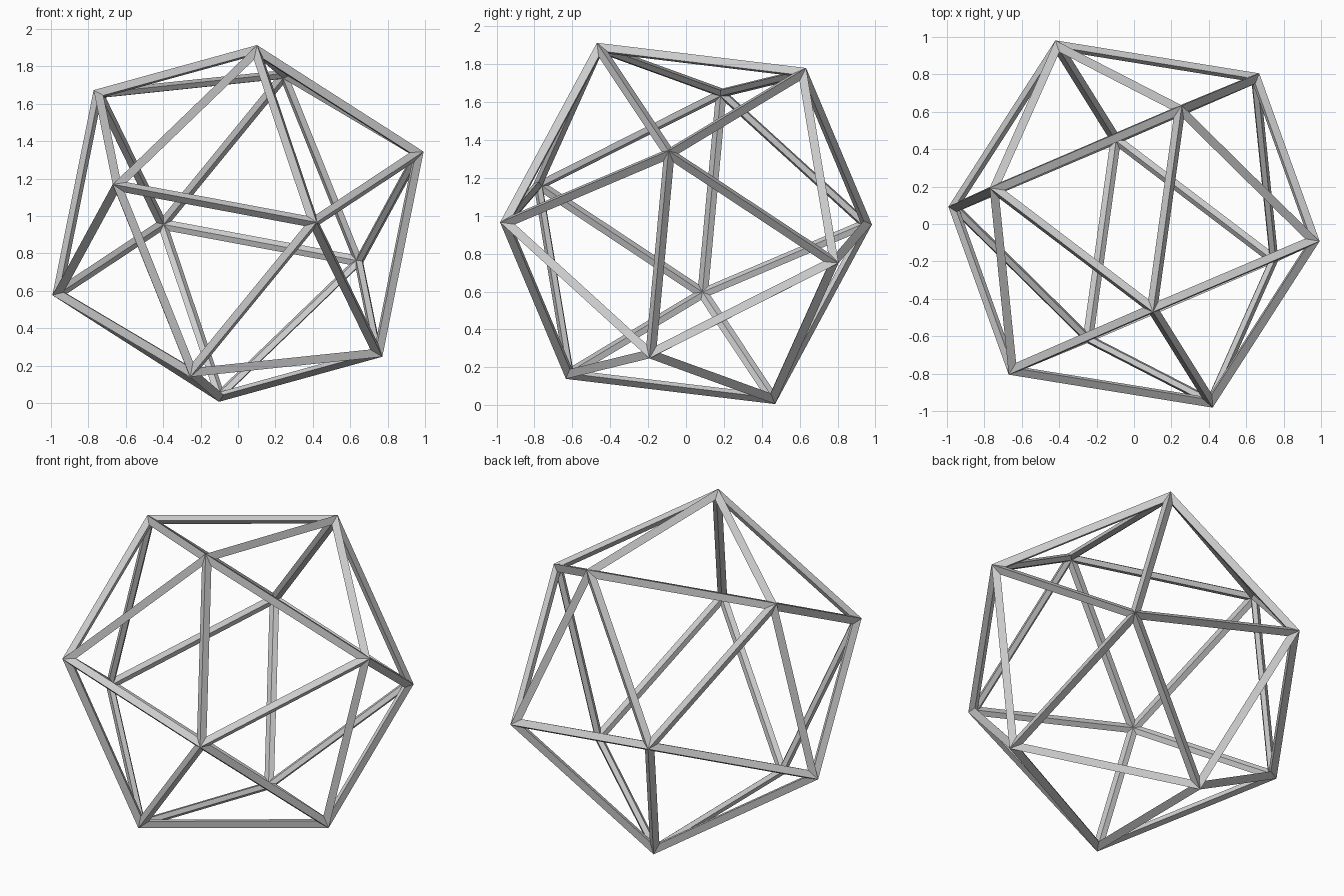
import bpy, bmesh
from mathutils import Vector

if "Cube" in bpy.data.objects:
    bpy.data.objects.remove(bpy.data.objects["Cube"])

PHI = (1 + 5 ** 0.5) / 2
BAR = 0.06            # bar thickness
HALF_EDGE = 0.5458    # half edge length at the bar centre lines
CENTRE = Vector((0, 0, 0.96))

# Tilted frame of the icosahedron (three orthogonal golden rectangles)
a = Vector((0.7777, -0.5909, 0.2144)).normalized()
b = Vector((0.5090, 0.7923, 0.3364))
b = (b - a * a.dot(b)).normalized()
c = a.cross(b)

# Twelve corners, closed into twenty triangles
bm = bmesh.new()
for long_axis, short_axis in ((a, b), (b, c), (c, a)):
    for s in (-1, 1):
        for t in (-1, 1):
            bm.verts.new(CENTRE + HALF_EDGE * (s * PHI * long_axis + t * short_axis))
hull = bmesh.ops.convex_hull(bm, input=bm.verts[:])
bmesh.ops.recalc_face_normals(bm, faces=bm.faces[:])
mesh = bpy.data.meshes.new("icosahedron_frame")
bm.to_mesh(mesh)
bm.free()

# Open frame: diamond-section bars along every edge
frame = bpy.data.objects.new("icosahedron_frame", mesh)
bpy.context.collection.objects.link(frame)
wire = frame.modifiers.new("bars", 'WIREFRAME')
wire.thickness = BAR
wire.offset = 0
wire.use_even_offset = True
wire.use_replace = True
